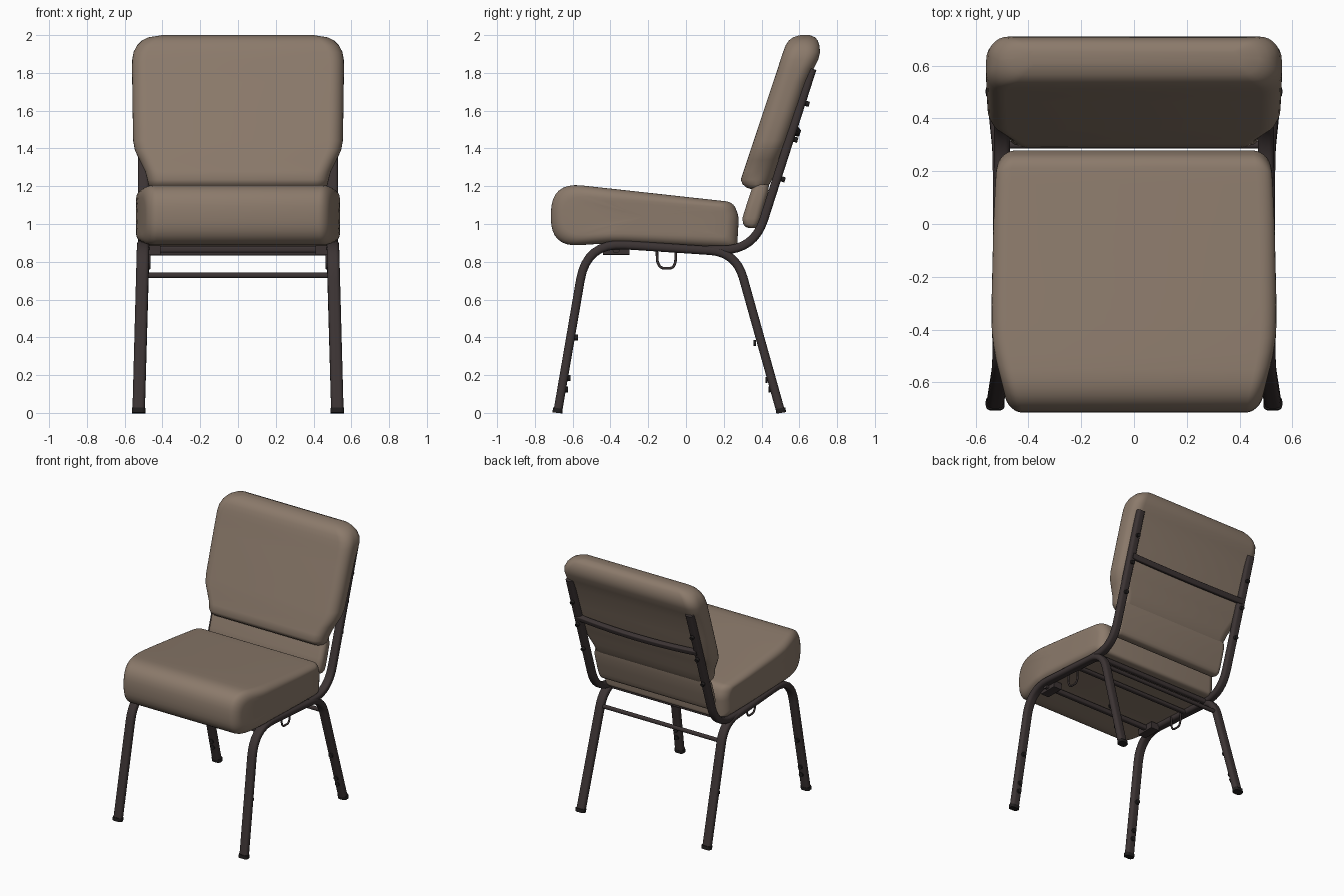
import bpy
import bmesh
import math
from mathutils import Vector

if "Cube" in bpy.data.objects:
    bpy.data.objects.remove(bpy.data.objects["Cube"], do_unlink=True)


def material(name, color):
    m = bpy.data.materials.new(name)
    m.use_nodes = True
    m.diffuse_color = (*color, 1)
    bsdf = m.node_tree.nodes["Principled BSDF"]
    bsdf.inputs["Base Color"].default_value = (*color, 1)
    bsdf.inputs["Roughness"].default_value = 0.8
    return m


FABRIC = material("taupe fabric", (0.26, 0.195, 0.147))
METAL = material("dark brown metal", (0.045, 0.034, 0.034))
RUBBER = material("black plastic", (0.015, 0.013, 0.013))


def loft(name, rings, mat, angle=40):
    """Skin a list of equal rings of points and cap both ends."""
    bm = bmesh.new()
    loops = [[bm.verts.new(p) for p in ring] for ring in rings]
    n = len(loops[0])
    for a, b in zip(loops, loops[1:]):
        for i in range(n):
            j = (i + 1) % n
            bm.faces.new((a[i], a[j], b[j], b[i]))
    bm.faces.new(loops[0][::-1])
    bm.faces.new(loops[-1])
    bmesh.ops.recalc_face_normals(bm, faces=bm.faces)
    mesh = bpy.data.meshes.new(name)
    bm.to_mesh(mesh)
    bm.free()
    mesh.materials.append(mat)
    ob = bpy.data.objects.new(name, mesh)
    bpy.context.collection.objects.link(ob)
    bpy.ops.object.select_all(action="DESELECT")
    ob.select_set(True)
    bpy.context.view_layer.objects.active = ob
    bpy.ops.object.shade_smooth_by_angle(angle=math.radians(angle))
    return ob


def rounded_rect(w, h, r, steps=5):
    """Half sizes w and h, corner radius r."""
    r = min(r, w, h)
    pts = []
    for q, (sx, sy) in enumerate([(1, 1), (-1, 1), (-1, -1), (1, -1)]):
        for k in range(steps + 1):
            a = (q + k / steps) * math.pi / 2
            pts.append((sx * (w - r) + r * math.cos(a), sy * (h - r) + r * math.sin(a)))
    return pts


def fillet(points, closed=False, steps=8):
    """Round each corner; every entry is (point, cut length)."""
    out = []
    n = len(points)
    for i, (p, cut) in enumerate(points):
        p = Vector(p)
        if cut == 0 or (not closed and i in (0, n - 1)):
            out.append(p)
            continue
        a = p + (Vector(points[i - 1][0]) - p).normalized() * cut
        b = p + (Vector(points[(i + 1) % n][0]) - p).normalized() * cut
        for k in range(steps + 1):
            t = k / steps
            out.append(a * (1 - t) ** 2 + p * 2 * t * (1 - t) + b * t * t)
    return out


def tube(name, path, w, h, r, mat, hint=(1, 0, 0)):
    """Sweep a rounded rectangle along a path; w lies along the hint direction."""
    rings = []
    path = [Vector(p) for p in path]
    for i, p in enumerate(path):
        t = (path[min(i + 1, len(path) - 1)] - path[max(i - 1, 0)]).normalized()
        u = Vector(hint)
        u = (u - t * u.dot(t)).normalized()
        v = t.cross(u)
        rings.append([p + u * a + v * b for a, b in rounded_rect(w, h, r)])
    return loft(name, rings, mat)


def lerp_table(table, v):
    for (a, fa), (b, fb) in zip(table, table[1:]):
        if v <= b:
            t = max(0, (v - a) / (b - a))
            return fa + (fb - fa) * t
    return table[-1][1]


# Seat cushion: rounded side profile skinned across the width
outline = fillet([((-0.715, 1.222), 0.165), ((0.25, 1.116), 0.04), ((0.28, 1.04), 0.03),
                  ((0.27, 0.868), 0.03), ((-0.38, 0.9), 0.08), ((-0.715, 0.878), 0.15)], closed=True)
profile = []
for i, p in enumerate(outline):
    q = outline[(i + 1) % len(outline)]
    parts = max(1, round((q - p).length / 0.06))
    profile += [p.lerp(q, k / parts) for k in range(parts)]
SEAT_WIDTH = [(-0.72, 0.475), (-0.66, 0.488), (-0.5, 0.527), (-0.42, 0.539), (-0.3, 0.54),
              (0, 0.533), (0.2, 0.523), (0.28, 0.508)]
center = Vector((-0.22, 1.04))


def seat_ring(side, inset, scale=1.0):
    ring = []
    for p in profile:
        d = p - center
        y = center.x + d.x * (1 - inset / 0.49) * scale
        z = center.y + d.y * (1 - inset / 0.165) * scale
        ring.append((side * lerp_table(SEAT_WIDTH, y), y, z))
    return ring


R = 0.06
half = [seat_ring(1, R, s) for s in (0.05, 0.3, 0.55, 0.8)]
for k in range(7):
    a = k / 6 * math.pi / 2
    half.append(seat_ring(1 - R / 0.54 * (1 - math.cos(a)), R * (1 - math.sin(a))))
mirrored = [[(-x, y, z) for x, y, z in ring] for ring in reversed(half)]
loft("seat_cushion", half + mirrored, FABRIC, 50)


# Backrest: stacked rounded sections of (z, half width, front y, back y)
def padded_stack(name, stations, radius):
    rings = []
    for z, w, front, back in stations:
        mid, depth = (front + back) / 2, (back - front) / 2
        rings.append([(x, mid + y, z) for x, y in rounded_rect(w, depth, radius, 7)])
    loft(name, rings, FABRIC, 50)


padded_stack("back_cushion", [
    (1.185, 0.44, 0.345, 0.41), (1.192, 0.462, 0.322, 0.43), (1.21, 0.475, 0.3, 0.442),
    (1.235, 0.48, 0.29, 0.455), (1.28, 0.492, 0.305, 0.475), (1.34, 0.522, 0.325, 0.495),
    (1.39, 0.546, 0.341, 0.515), (1.44, 0.555, 0.358, 0.535), (1.6, 0.558, 0.411, 0.59),
    (1.75, 0.56, 0.461, 0.642), (1.82, 0.561, 0.485, 0.675), (1.87, 0.56, 0.5, 0.7),
    (1.91, 0.553, 0.514, 0.71), (1.945, 0.535, 0.527, 0.706), (1.97, 0.51, 0.543, 0.698),
    (1.988, 0.475, 0.566, 0.684), (2.0, 0.4, 0.605, 0.655)], 0.075)
padded_stack("lower_back_pad", [
    (0.978, 0.44, 0.335, 0.365), (0.985, 0.46, 0.315, 0.378), (1.0, 0.47, 0.303, 0.386),
    (1.03, 0.473, 0.298, 0.396), (1.1, 0.475, 0.32, 0.415), (1.17, 0.475, 0.343, 0.435),
    (1.21, 0.47, 0.357, 0.44)], 0.035)

# Frame sides, with feet, posts, hooks and fasteners
for side, s in (("left", 1), ("right", -1)):
    legs = fillet([((s * 0.526, -0.678, 0.012), 0), ((s * 0.502, -0.525, 0.902), 0.2),
                   ((s * 0.502, 0.265, 0.85), 0.14), ((s * 0.526, 0.5, 0.012), 0)])
    tube(side + "_leg_frame", legs, 0.033, 0.023, 0.02, METAL)
    post = fillet([((s * 0.5, 0.12, 0.862), 0), ((s * 0.5, 0.36, 0.862), 0.17),
                   ((s * 0.5, 0.668, 1.822), 0)])
    tube(side + "_back_post", post, 0.03, 0.023, 0.018, METAL)
    for end, y, dy in (("front", -0.678, -0.003), ("rear", 0.5, 0.004)):
        tube(f"{side}_{end}_foot", [(s * 0.526, y + dy, 0), (s * 0.526, y, 0.025)],
             0.036, 0.026, 0.02, RUBBER)
    # Linking hook bent from wire
    hook = fillet([((s * 0.47, -0.155, 0.88), 0), ((s * 0.47, -0.152, 0.8), 0.015),
                   ((s * 0.47, -0.135, 0.766), 0.02), ((s * 0.47, -0.068, 0.766), 0.02),
                   ((s * 0.47, -0.055, 0.8), 0.015), ((s * 0.47, -0.055, 0.88), 0)], steps=4)
    tube(side + "_linking_hook", hook, 0.007, 0.007, 0.007, METAL)
    tube(side + "_seat_bracket", [(s * 0.445, -0.44, 0.862), (s * 0.445, -0.3, 0.862)],
         0.035, 0.025, 0.005, METAL)
    # Stacking bumpers on the inner faces of the legs
    for i, (y, z) in enumerate([(-0.59, 0.4), (-0.63, 0.185), (-0.642, 0.125),
                                (0.37, 0.37), (0.432, 0.175), (0.448, 0.125)]):
        dy = 0.018 if y < 0 else -0.012
        tube(f"{side}_bumper_{i}", [(s * 0.52, y, z), (s * 0.52, y + dy, z)],
             0.016, 0.016, 0.016, RUBBER)
    # Bolts behind the post
    for i, z in enumerate((1.24, 1.45, 1.64)):
        y = 0.435 + 0.32 * (z - 1.03)
        tube(f"{side}_post_bolt_{i}", [(s * 0.5, y, z), (s * 0.5, y + 0.022, z - 0.007)],
             0.014, 0.014, 0.014, RUBBER)

# Cross members
for name, y, z, w, h in (("front_seat_bar", -0.37, 0.866, 0.018, 0.018),
                         ("middle_seat_bar", -0.02, 0.862, 0.014, 0.018),
                         ("rear_seat_bar", 0.2, 0.85, 0.018, 0.018),
                         ("rear_leg_stretcher", 0.3, 0.728, 0.014, 0.014)):
    tube(name, [(-0.5, y, z), (0.5, y, z)], w, h, 0.012, METAL, (0, 0, 1))
back_bar = [(x / 10, 0.575 + 0.012 * (1 - x * x / 25), 1.5 - 0.015 * (1 - x * x / 25)) for x in range(-5, 6)]
tube("back_crossbar", back_bar, 0.02, 0.018, 0.008, METAL, (0, 0.32, 1))
